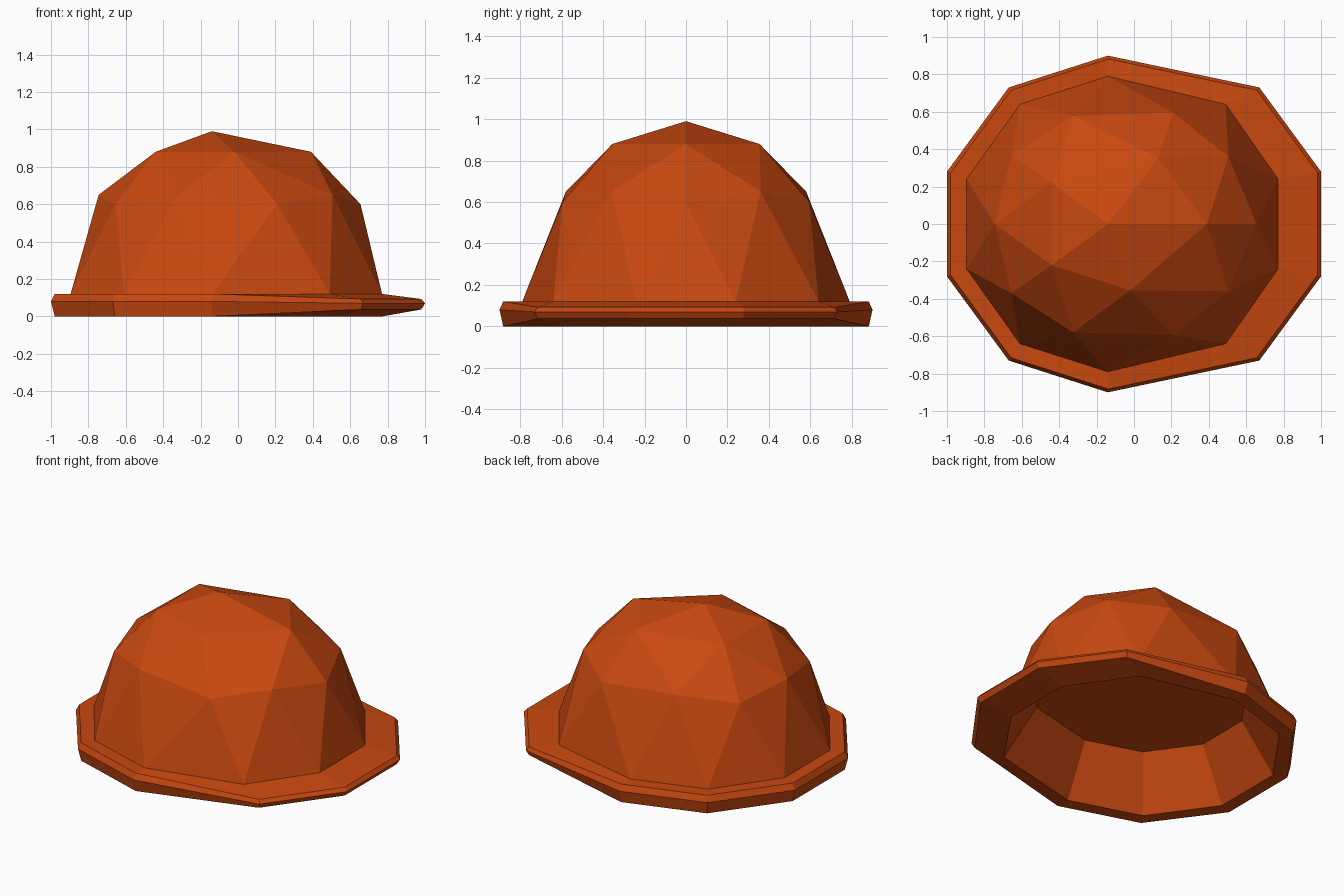
import bpy, bmesh

if "Cube" in bpy.data.objects:
    bpy.data.objects.remove(bpy.data.objects["Cube"])

paint = bpy.data.materials.new("burnt_orange")
paint.diffuse_color = (0.58, 0.065, 0.005, 1)
paint.use_nodes = True
paint.node_tree.nodes["Principled BSDF"].inputs["Base Color"].default_value = paint.diffuse_color


def finish(bm, name):
    mesh = bpy.data.meshes.new(name)
    bm.to_mesh(mesh)
    bm.free()
    mesh.materials.append(paint)
    bpy.context.collection.objects.link(bpy.data.objects.new(name, mesh))


def mirrored(half):
    """Counter-clockwise ring of ten from the five points on the back (+y) side."""
    return half + [(x, -y) for x, y in reversed(half)]


def add_ring(bm, points):
    return [bm.verts.new(p) for p in points]


def scaled(ring, s, cx=0.0):
    return [(cx + (x - cx) * s, y * s) for x, y in ring]


# Shared outlines: where the dome meets the brim, and the brim's outer edge
inner = mirrored([(0.77, 0.24), (0.49, 0.64), (-0.14, 0.79), (-0.61, 0.64), (-0.895, 0.24)])
outer = mirrored([(1.0, 0.28), (0.67, 0.73), (-0.14, 0.90), (-0.67, 0.73), (-1.0, 0.28)])

# Dome: faceted half sphere, five-sided cap over ten-sided rings
bm = bmesh.new()
top = bm.verts.new((-0.14, 0, 0.99))
cap = add_ring(bm, [(0.39, 0, 0.88), (0.13, 0.355, 0.88), (-0.44, 0.22, 0.88),
                    (-0.44, -0.22, 0.88), (-0.02, -0.355, 0.88)])
mid_xy = [(0.655, 0), (0.505, 0.36), (0.21, 0.595), (-0.325, 0.58), (-0.655, 0.37),
          (-0.745, 0), (-0.655, -0.37), (-0.325, -0.58), (0.21, -0.595), (0.505, -0.36)]
mid = add_ring(bm, [(x, y, 0.65 if i % 2 else 0.60) for i, (x, y) in enumerate(mid_xy)])
base = add_ring(bm, [(x, y, 0.12) for x, y in inner])
for i in range(5):
    j = (i + 1) % 5
    bm.faces.new((cap[i], cap[j], top))
    bm.faces.new((mid[2 * i - 1], mid[2 * i], cap[i]))
    bm.faces.new((mid[2 * i], mid[2 * i + 1], cap[i]))
    bm.faces.new((mid[2 * i + 1], cap[j], cap[i]))
for k in range(10):
    bm.faces.new((mid[k], base[k], mid[(k + 1) % 10]))
    bm.faces.new((base[k - 1], base[k], mid[k]))
finish(bm, "hat_dome")


# Brim with hollow: lofted from the hollow's ceiling, under and around to the dome
def lift(ring, z, z_tip):
    """The four corners at the tip (+x) side are thinner."""
    return [(x, y, z_tip if x > 0.5 else z) for x, y in ring]


bm = bmesh.new()
edge = scaled(outer, 0.98)
rings = [add_ring(bm, r) for r in (
    [(x, y, 0.33) for x, y in scaled(inner, 0.763, -0.06)],
    [(x, y, 0.0) for x, y in inner],
    lift(edge, 0.0, 0.037),
    lift(outer, 0.08, 0.07),
    lift(edge, 0.12, 0.093),
    [(x, y, 0.12) for x, y in inner])]
for a, b in zip(rings, rings[1:]):
    for i in range(10):
        j = (i + 1) % 10
        bm.faces.new((a[i], a[j], b[j], b[i]))
bm.faces.new(rings[0][::-1])
finish(bm, "hat_brim")
